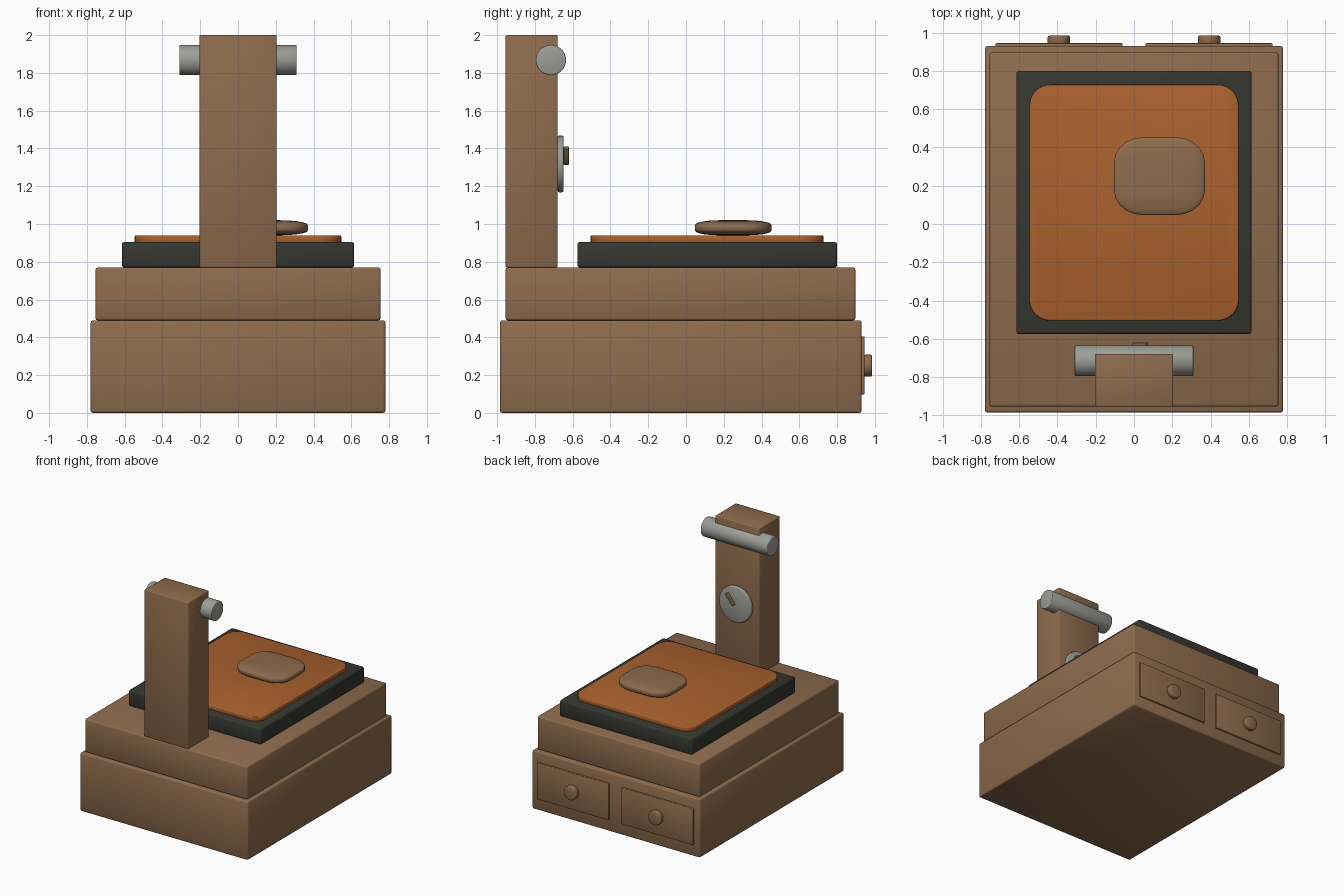
import bpy, math
from mathutils import Matrix

if "Cube" in bpy.data.objects:
    bpy.data.objects.remove(bpy.data.objects["Cube"])


def material(name, rgb):
    m = bpy.data.materials.new(name)
    m.diffuse_color = (*rgb, 1)
    m.use_nodes = True
    m.node_tree.nodes["Principled BSDF"].inputs["Base Color"].default_value = m.diffuse_color
    return m


wood = material("brown_wood", (0.27, 0.148, 0.074))
orange = material("burnt_orange", (0.40, 0.12, 0.027))
dark = material("dark_rubber", (0.036, 0.038, 0.03))
metal = material("pale_metal", (0.33, 0.34, 0.31))


def finish(ob, name, mat, bevel=0, segments=2):
    ob.name = name
    ob.data.materials.append(mat)
    if bevel:
        mod = ob.modifiers.new("soft_edges", 'BEVEL')
        mod.width, mod.segments = bevel, segments
        mod.limit_method = 'ANGLE'
    ob.data.shade_smooth()
    return ob


def box(name, mat, x, y, z, bevel=0.012, segments=2):
    """Box from (min, max) ranges on each axis."""
    bpy.ops.mesh.primitive_cube_add(size=1)
    ob = bpy.context.object
    size = [b - a for a, b in (x, y, z)]
    ob.data.transform(Matrix.Diagonal((*size, 1)))
    ob.location = [(a + b) / 2 for a, b in (x, y, z)]
    return finish(ob, name, mat, bevel, segments)


def rod(name, mat, centre, radius, length, axis, bevel=0.005):
    """Cylinder lying along x or y."""
    rot = (0, math.pi / 2, 0) if axis == 'x' else (math.pi / 2, 0, 0)
    bpy.ops.mesh.primitive_cylinder_add(vertices=32, radius=radius, depth=length,
                                        location=centre, rotation=rot)
    return finish(bpy.context.object, name, mat, bevel)


# Stepped wooden base
box("base", wood, (-0.78, 0.78), (-0.985, 0.93), (0, 0.49))
box("upper_tier", wood, (-0.755, 0.755), (-0.955, 0.897), (0.49, 0.77))

# Dark tray
box("tray", dark, (-0.615, 0.615), (-0.575, 0.80), (0.77, 0.905))

# Orange pad with rounded corners
x0, x1, y0, y1, r = -0.547, 0.547, -0.505, 0.728, 0.11
outline = []
for i, (cx, cy) in enumerate([(x1 - r, y1 - r), (x0 + r, y1 - r),
                              (x0 + r, y0 + r), (x1 - r, y0 + r)]):
    for k in range(9):
        a = math.pi / 2 * (i + k / 8)
        outline.append((cx + r * math.cos(a), cy + r * math.sin(a)))
n = len(outline)
verts = [(x, y, z) for z in (0.90, 0.94) for x, y in outline]
faces = [list(range(n))[::-1], list(range(n, 2 * n))]
faces += [(i, (i + 1) % n, n + (i + 1) % n, n + i) for i in range(n)]
mesh = bpy.data.meshes.new("pad")
mesh.from_pydata(verts, [], faces)
pad = bpy.data.objects.new("pad", mesh)
bpy.context.collection.objects.link(pad)
finish(pad, "pad", orange, 0.006)

# Rounded wooden puck: bevelled unit cube, flattened
puck = box("puck", wood, (-0.5, 0.5), (-0.5, 0.5), (-0.5, 0.5), 0.32, 5)
puck.scale = (0.475, 0.407, 0.08)
puck.location = (0.133, 0.25, 0.98)

# Post with cross bar
box("post", wood, (-0.205, 0.205), (-0.955, -0.68), (0.77, 2.0), 0.006)
rod("cross_bar", metal, (0, -0.715, 1.868), 0.08, 0.62, 'x')

# Dial and its slanted pointer
rod("dial", metal, (0, -0.664, 1.318), 0.15, 0.032, 'y', 0.008)
pointer = box("pointer", wood, (-0.01, 0.01), (-0.648, -0.62), (-0.055, 0.055), 0.003)
pointer.location = (0.033, -0.634, 1.361)
pointer.rotation_euler.y = math.atan2(0.07, 0.09)

# Drawers and knobs
for side, s in (("left", -1), ("right", 1)):
    xs = sorted((s * 0.06, s * 0.725))
    box(side + "_drawer", wood, xs, (0.92, 0.945), (0.098, 0.405), 0.005)
    rod(side + "_knob", wood, (s * 0.393, 0.962, 0.25), 0.058, 0.046, 'y', 0.008)
